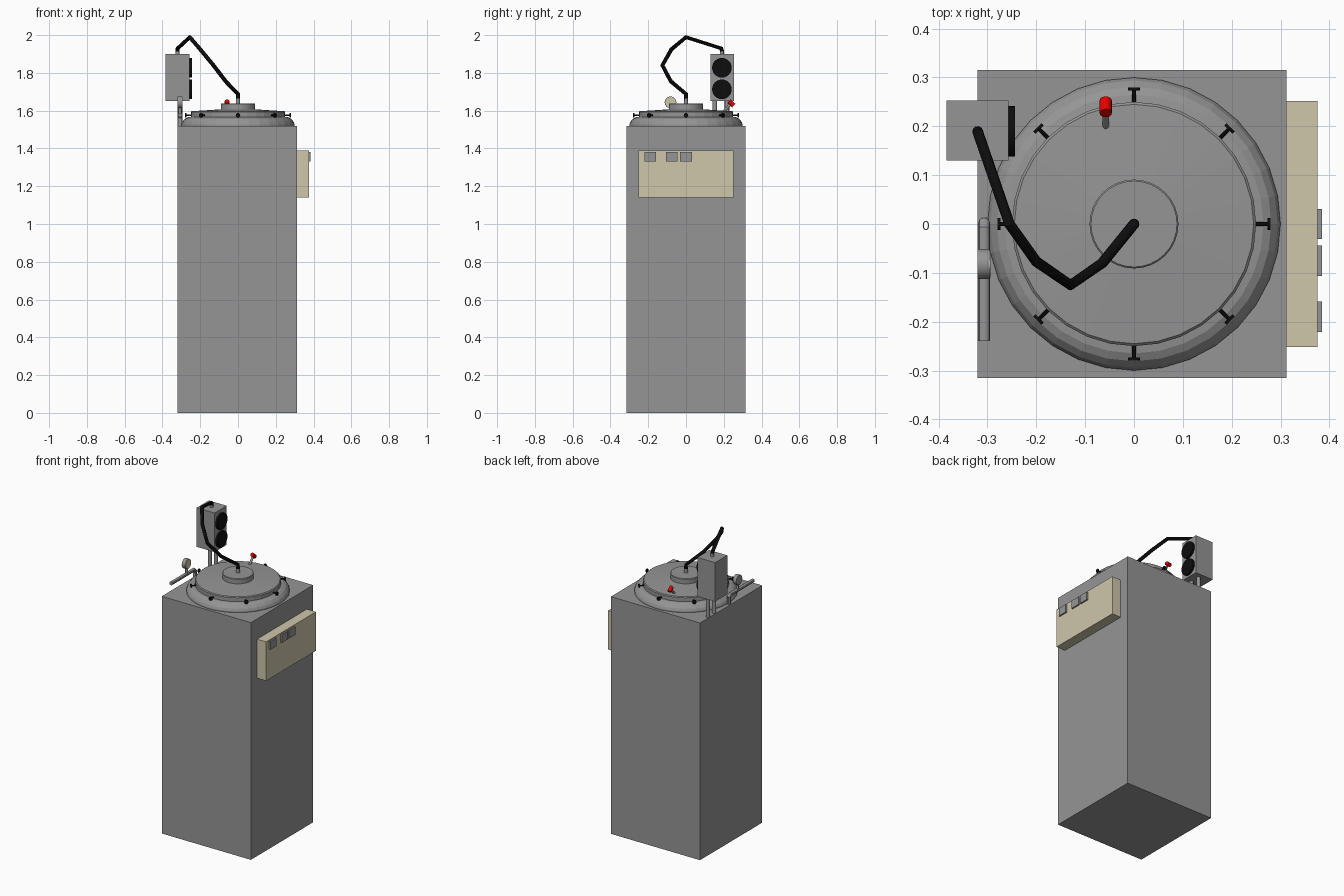
import bpy, bmesh, math
from mathutils import Vector

if "Cube" in bpy.data.objects:
    bpy.data.objects.remove(bpy.data.objects["Cube"])


def material(name, rgb):
    m = bpy.data.materials.new(name)
    m.diffuse_color = (*rgb, 1)
    m.use_nodes = True
    m.node_tree.nodes["Principled BSDF"].inputs["Base Color"].default_value = m.diffuse_color
    return m


GREY = material("steel grey", (0.30, 0.30, 0.30))
CREAM = material("panel cream", (0.62, 0.57, 0.41))
BLACK = material("rubber black", (0.004, 0.004, 0.004))
RED = material("handle red", (0.85, 0.0, 0.0))


def finish(name, bm, mat, smooth=False):
    bmesh.ops.recalc_face_normals(bm, faces=bm.faces)
    me = bpy.data.meshes.new(name)
    bm.to_mesh(me)
    bm.free()
    ob = bpy.data.objects.new(name, me)
    bpy.context.collection.objects.link(ob)
    me.materials.append(mat)
    if smooth:
        shade(ob)
    return ob


def shade(ob):
    bpy.ops.object.select_all(action='DESELECT')
    ob.select_set(True)
    bpy.context.view_layer.objects.active = ob
    bpy.ops.object.shade_smooth_by_angle(angle=math.radians(35))


def box(name, lo, hi, mat):
    bm = bmesh.new()
    bmesh.ops.create_cube(bm, size=1)
    for v in bm.verts:
        v.co = Vector([lo[i] + (v.co[i] + 0.5) * (hi[i] - lo[i]) for i in range(3)])
    return finish(name, bm, mat)


def rod(name, a, b, r, mat, sides=16, smooth=True):
    a, b = Vector(a), Vector(b)
    bm = bmesh.new()
    bmesh.ops.create_cone(bm, cap_ends=True, segments=sides, radius1=r, radius2=r,
                          depth=(b - a).length)
    turn = (b - a).to_track_quat('Z', 'Y')
    for v in bm.verts:
        v.co = turn @ v.co + (a + b) / 2
    return finish(name, bm, mat, smooth)


def lathe(name, profile, mat, sides=32):
    # Profile of (radius, z) pairs spun about the z axis, capped at both ends
    bm = bmesh.new()
    rings = [[bm.verts.new((r * math.cos(t), r * math.sin(t), z))
              for t in (2 * math.pi * i / sides for i in range(sides))]
             for r, z in profile]
    for lower, upper in zip(rings, rings[1:]):
        for i in range(sides):
            j = (i + 1) % sides
            bm.faces.new((lower[i], lower[j], upper[j], upper[i]))
    bm.faces.new(rings[0])
    bm.faces.new(rings[-1])
    return finish(name, bm, mat)


def tube(name, points, r, mat):
    cu = bpy.data.curves.new(name, 'CURVE')
    cu.dimensions = '3D'
    cu.bevel_depth = r
    cu.bevel_resolution = 3
    cu.use_fill_caps = True
    s = cu.splines.new('POLY')
    s.points.add(len(points) - 1)
    for p, co in zip(s.points, points):
        p.co = (*co, 1)
    cu.materials.append(mat)
    ob = bpy.data.objects.new(name, cu)
    bpy.context.collection.objects.link(ob)
    bpy.ops.object.select_all(action='DESELECT')
    ob.select_set(True)
    bpy.context.view_layer.objects.active = ob
    bpy.ops.object.convert(target='MESH')
    shade(bpy.context.object)


# Cabinet
box("cabinet", (-0.32, -0.315, 0), (0.312, 0.315, 1.52), GREY)

# Control panel with three buttons
box("control_panel", (0.312, -0.252, 1.14), (0.376, 0.252, 1.39), CREAM)
for y in (-0.19, -0.075, 0.0):
    box("panel_button", (0.376, y - 0.031, 1.33), (0.385, y + 0.031, 1.382), GREY)

# Rounded vessel collar, lid and raised hub
lathe("vessel_collar", [(0.30, 1.515), (0.30, 1.528), (0.294, 1.542), (0.281, 1.557),
                        (0.265, 1.565), (0.25, 1.567)], GREY)
lathe("lid", [(0.25, 1.56), (0.25, 1.592), (0.245, 1.597), (0.09, 1.607)], GREY)
lathe("lid_hub", [(0.091, 1.60), (0.091, 1.636), (0.088, 1.639)], GREY)
rod("hub_connector", (0, 0, 1.635), (0, 0, 1.665), 0.011, GREY)

# Eight clamp screws around the lid
for i in range(8):
    d = Vector((math.cos(i * math.pi / 4), math.sin(i * math.pi / 4), 0))
    h = Vector((0, 0, 1.576))
    rod("clamp_stem", d * 0.245 + h, d * 0.275 + h, 0.004, BLACK, 8)
    rod("clamp_knob", d * 0.273 + h, d * 0.280 + h, 0.012, BLACK, 12)

# Fan unit on two posts
box("fan_housing", (-0.384, 0.13, 1.65), (-0.257, 0.253, 1.90), GREY)
for z in (1.713, 1.827):
    rod("fan_grille", (-0.258, 0.19, z), (-0.244, 0.19, z), 0.052, BLACK, 24)
for y in (0.153, 0.217):
    rod("fan_post", (-0.307, y, 1.515), (-0.307, y, 1.655), 0.012, GREY)
rod("cable_socket", (-0.32, 0.19, 1.895), (-0.32, 0.19, 1.922), 0.010, GREY)

# Flexible black cable from the hub to the fan unit
tube("cable", [(0, 0, 1.655), (0, 0, 1.688), (-0.065, -0.08, 1.755),
               (-0.13, -0.125, 1.84), (-0.20, -0.077, 1.925), (-0.255, 0, 1.989),
               (-0.319, 0.186, 1.93), (-0.32, 0.19, 1.915)], 0.011, BLACK)

# Outlet pipe with pressure gauge
tube("outlet_pipe", [(-0.307, 0.002, 1.515), (-0.307, 0.002, 1.565),
                     (-0.307, -0.010, 1.577), (-0.307, -0.24, 1.577)], 0.012, GREY)
rod("gauge_stem", (-0.307, -0.082, 1.575), (-0.307, -0.082, 1.62), 0.008, GREY)
rod("gauge_body", (-0.32, -0.082, 1.644), (-0.296, -0.082, 1.644), 0.031, GREY, 24)
rod("gauge_face", (-0.297, -0.082, 1.644), (-0.294, -0.082, 1.644), 0.028, CREAM, 24)

# Relief valve with red cross handle
rod("valve_stem", (-0.058, 0.20, 1.595), (-0.058, 0.238, 1.638), 0.007, GREY)
rod("valve_handle", (-0.058, 0.227, 1.650), (-0.058, 0.253, 1.627), 0.0125, RED)
